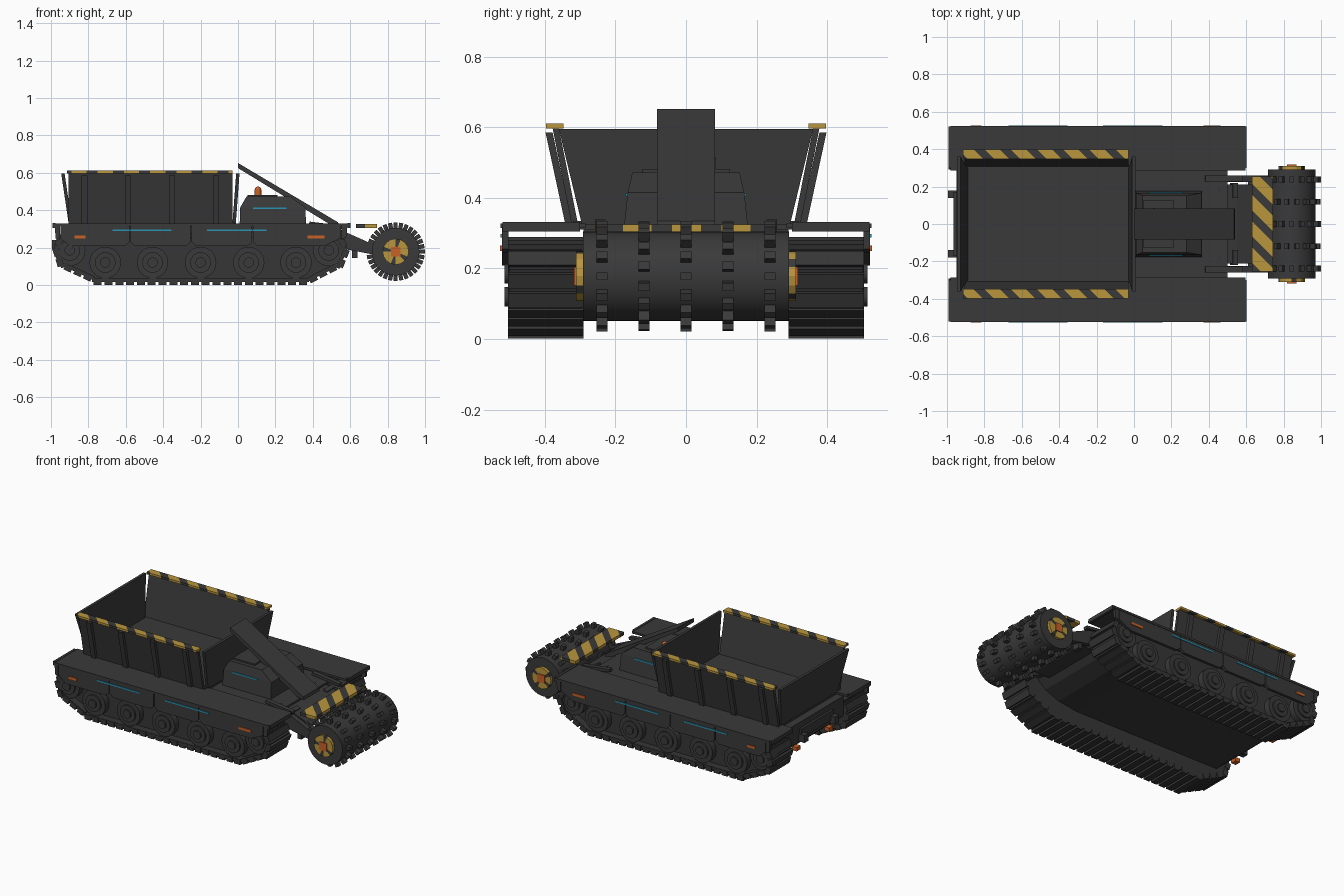
import bpy, bmesh, math
from mathutils import Matrix, Vector

if "Cube" in bpy.data.objects:
    bpy.data.objects.remove(bpy.data.objects["Cube"])


def mat(name, rgb):
    m = bpy.data.materials.new(name)
    m.diffuse_color = (*rgb, 1)
    m.use_nodes = True
    m.node_tree.nodes["Principled BSDF"].inputs["Base Color"].default_value = m.diffuse_color
    return m


BODY = mat("dark grey", (0.042, 0.042, 0.042))
TRACK = mat("track grey", (0.037, 0.037, 0.037))
YELLOW = mat("hazard yellow", (0.49, 0.305, 0.048))
ORANGE = mat("signal orange", (0.58, 0.12, 0.02))
BLUE = mat("light blue", (0.02, 0.30, 0.45))


def finish(name, bm, *mats, smooth=False):
    bmesh.ops.recalc_face_normals(bm, faces=bm.faces)
    me = bpy.data.meshes.new(name)
    bm.to_mesh(me)
    bm.free()
    ob = bpy.data.objects.new(name, me)
    bpy.context.collection.objects.link(ob)
    for m in mats:
        me.materials.append(m)
    if smooth:
        bpy.ops.object.select_all(action='DESELECT')
        ob.select_set(True)
        bpy.context.view_layer.objects.active = ob
        bpy.ops.object.shade_smooth_by_angle(angle=math.radians(35))
    return ob


def add_box(bm, c, size, ry=0):
    m = Matrix.Translation(c) @ Matrix.Rotation(ry, 4, 'Y') @ Matrix.Diagonal((*size, 1))
    bmesh.ops.create_cube(bm, size=1, matrix=m)


def box(name, x, y, z, m=BODY):
    bm = bmesh.new()
    add_box(bm, [(a[0] + a[1]) / 2 for a in (x, y, z)], [abs(a[1] - a[0]) for a in (x, y, z)])
    return finish(name, bm, m)


def prism(name, pts, y0, y1, m=BODY):
    """Side profile (x, z) extruded across y."""
    bm = bmesh.new()
    f = bm.faces.new([bm.verts.new((x, y0, z)) for x, z in pts])
    r = bmesh.ops.extrude_face_region(bm, geom=[f])
    bmesh.ops.translate(bm, vec=(0, y1 - y0, 0), verts=[v for v in r['geom'] if isinstance(v, bmesh.types.BMVert)])
    return finish(name, bm, m)


def hexa(name, a, b, m=BODY):
    """Solid between two matching quads."""
    bm = bmesh.new()
    va, vb = [[bm.verts.new(p) for p in q] for q in (a, b)]
    bm.faces.new(va)
    bm.faces.new(vb[::-1])
    for i in range(4):
        j = (i + 1) % 4
        bm.faces.new((va[i], va[j], vb[j], vb[i]))
    return finish(name, bm, m)


def frustum(name, x0, x1, y, z0, X0, X1, Y, z1):
    return hexa(name, [(x0, -y, z0), (x1, -y, z0), (x1, y, z0), (x0, y, z0)],
                [(X0, -Y, z1), (X1, -Y, z1), (X1, Y, z1), (X0, Y, z1)])


def add_cyl(bm, x, y, z, r, d, n=24, axis='X', r2=None):
    m = Matrix.Translation((x, y, z))
    if axis == 'X':
        m = m @ Matrix.Rotation(math.pi / 2, 4, 'X')
    return bmesh.ops.create_cone(bm, cap_ends=True, segments=n, radius1=r, radius2=r2 or r, depth=d, matrix=m)


def hazard(name, x, y, z, pitch, phase):
    """Bar cut into diagonal bands of two colours."""
    bm = bmesh.new()
    add_box(bm, [(a[0] + a[1]) / 2 for a in (x, y, z)], [a[1] - a[0] for a in (x, y, z)])
    n = Vector((1, 1, 0)).normalized()
    for k in range(-20, 20):
        for off in (0, 0.58):
            bmesh.ops.bisect_plane(bm, geom=bm.verts[:] + bm.edges[:] + bm.faces[:],
                                   plane_co=((k + off) * pitch + phase, 0, 0), plane_no=n)
    for f in bm.faces:
        c = f.calc_center_median()
        t = ((c.x + c.y - phase) / pitch) % 1
        f.material_index = 0 if t < 0.58 else 1
    return finish(name, bm, YELLOW, BODY)


# Hull between the tracks, with a narrower nose
prism("hull", [(-0.95, 0.31), (-0.95, 0.18), (-0.88, 0.12), (0.20, 0.11), (0.34, 0.13), (0.44, 0.17),
               (0.50, 0.22), (0.50, 0.31)], -0.29, 0.29)
prism("hull_nose", [(0.49, .30), (0.55, .285), (0.64, .25), (0.66, .225), (0.58, .20), (0.48, .20)], -0.21, 0.21)
box("rear_bumper", (-0.965, -0.94), (-0.17, 0.17), (0.21, 0.27))

# Track path: closed outline walked at an even pitch
PATH = [Vector(p) for p in ((-0.75, 0.018), (0.37, 0.018), (0.55, 0.11), (0.578, 0.18), (0.55, 0.25),
                            (0.48, 0.272), (-0.89, 0.272), (-0.95, 0.25), (-0.975, 0.19), (-0.95, 0.11))]


def walk(count):
    segs = list(zip(PATH, PATH[1:] + PATH[:1]))
    step = sum((b - a).length for a, b in segs) / count
    out, d = [], 0
    for a, b in segs:
        L = (b - a).length
        while d < L:
            out.append((a + (b - a) * d / L, math.atan2(b.y - a.y, b.x - a.x)))
            d += step
        d -= L
    return out, step


WHEELS = [(-0.71, .12), (-0.457, .12), (-0.2, .12), (0.057, .12), (0.31, .12), (-0.90, .185), (0.485, .185)]
PANELS = [(-0.95, -0.58), (-0.575, -0.253), (-0.248, 0.075), (0.08, 0.55)]

for s, side in ((-1, "right"), (1, "left")):
    # Belt links with raised tread pads
    bm = bmesh.new()
    stations, step = walk(58)
    for p, a in stations:
        n = Vector((math.sin(a), -math.cos(a)))
        q = p - n * 0.008
        add_box(bm, (q.x, s * 0.398, q.y), (step * 1.08, 0.208, 0.020), -a)
        add_box(bm, (p.x, s * 0.398, p.y), (step * 0.74, 0.214, 0.034), -a)
    finish(side + "_track_belt", bm, TRACK)
    prism(side + "_track_frame", [(-0.75, .028), (0.37, .028), (0.54, .115), (0.56, .18), (0.54, .26), (-0.93, .26),
                                  (-0.96, .19), (-0.94, .115)], s * 0.295, s * 0.455, TRACK)
    # Road wheels and end wheels
    bm = bmesh.new()
    for x, z in WHEELS:
        add_cyl(bm, x, s * 0.465, z, 0.084, 0.06)
        add_cyl(bm, x, s * 0.485, z, 0.055, 0.04)
        add_cyl(bm, x, s * 0.495, z, 0.028, 0.04, 12)
    finish(side + "_wheels", bm, BODY, smooth=True)
    # Fender, end lips and skirt panels
    box(side + "_fender", (-0.98, 0.595), (s * 0.285, s * 0.525), (0.314, 0.328))
    box(side + "_rear_lip", (-0.992, -0.975), (s * 0.30, s * 0.52), (0.305, 0.331))
    box(side + "_front_lip", (0.585, 0.602), (s * 0.30, s * 0.52), (0.305, 0.331))
    prism(side + "_rear_skirt_end", [(-0.98, .32), (-0.975, .25), (-0.953, .243), (-0.953, .32)],
          s * 0.503, s * 0.522)
    prism(side + "_front_skirt_end", [(0.553, .32), (0.553, .245), (0.58, .255), (0.585, .32)],
          s * 0.503, s * 0.522)
    for i, (a, b) in enumerate(PANELS):
        la, lb = (0.05 if i == 0 else 0.025), (0.09 if i == 3 else 0.025)
        prism(f"{side}_skirt_{i + 1}", [(a, .32), (a, .25 if i == 0 else .23), (a + la, .208), (b - lb, .208),
                                        (b, .25 if i == 3 else .23), (b, .32)], s * 0.503, s * 0.522)
    # Side light strips and markers
    for i, (a, b) in enumerate(((-0.67, -0.355), (-0.167, 0.153))):
        box(f"{side}_light_strip_{i + 1}", (a, b), (s * 0.520, s * 0.526), (0.288, 0.297), BLUE)
    for i, (a, b) in enumerate(((-0.875, -0.815), (0.372, 0.463))):
        box(f"{side}_marker_{i + 1}", (a, b), (s * 0.520, s * 0.527), (0.249, 0.265), ORANGE)
    # Rear tow brackets and lamps
    box(side + "_tow_bracket", (-0.995, -0.93), (s * 0.14, s * 0.18), (0.19, 0.24))
    box(side + "_rear_lamp", (-0.945, -0.91), (s * 0.15, s * 0.19), (0.125, 0.15), ORANGE)

    # Hopper side wall, ribs and striped rim
    def wall(x0, x1, d, t, z0=0.32, z1=0.597):
        return [[(x, s * (yy + d + e), z) for yy, z, e in ((.305, z0, 0), (.36, z1, 0), (.36, z1, t), (.305, z0, t))]
                for x in (x0, x1)]
    hexa(side + "_hopper_wall", *wall(-0.905, -0.03, 0, 0.018))
    for i, x in enumerate((-0.82, -0.587, -0.353, -0.117)):
        hexa(f"{side}_hopper_rib_{i + 1}", *wall(x - 0.016, x + 0.016, 0.018, 0.02, 0.33, 0.585))
    hazard(side + "_hopper_rim", (-0.915, -0.03), (0.347, 0.397) if s > 0 else (-0.397, -0.347),
           (0.597, 0.611), 0.14, 0.02 if s > 0 else 0.113)

    # Engine light strip
    box(side + "_engine_light", (0.08, 0.26), (s * 0.16, s * 0.172), (0.405, 0.413), BLUE)
    # Drum arm, bracket and lift piston
    prism(side + "_drum_arm", [(0.38, .30), (0.38, .26), (0.58, .19), (0.74, .16), (0.76, .20), (0.66, .245),
                               (0.57, .285), (0.5, .30)], s * 0.225, s * 0.26)
    box(side + "_arm_bracket", (0.61, 0.64), (s * 0.20, s * 0.25), (0.145, 0.23))
    bm = bmesh.new()
    add_box(bm, (0.56, s * 0.18, 0.26), (0.24, 0.025, 0.025), 0.35)
    add_box(bm, (0.535, s * 0.18, 0.275), (0.028, 0.08, 0.045), 0.35)
    add_box(bm, (0.48, s * 0.243, 0.318), (0.20, 0.03, 0.018), 0.12)
    finish(side + "_lift_piston", bm, BODY)
    # Drum hub cap with painted sectors and a centre bolt
    bm = bmesh.new()
    add_cyl(bm, 0.843, s * 0.298, 0.178, 0.07, 0.026, 16)
    cap = max(bm.faces, key=lambda f: s * f.calc_center_median().y)
    bmesh.ops.poke(bm, faces=[cap])
    for f in bm.faces:
        c = f.calc_center_median()
        k = int((math.atan2(c.z - 0.178, c.x - 0.843) % (2 * math.pi)) / (math.pi / 8))
        f.material_index = 1 if k in ((3, 7, 11, 14) if s < 0 else (1, 6, 9, 13)) else 0
    finish(side + "_hub_cap", bm, YELLOW, BODY)
    box(side + "_hub_bolt", (0.817, 0.869), (s * 0.30, s * 0.317), (0.152, 0.204), ORANGE)

# Hopper floor and tilted end plates
box("hopper_floor", (-0.90, -0.02), (-0.32, 0.32), (0.31, 0.335))
for name, xb, xt, t in (("hopper_rear_plate", -0.905, -0.945, 0.018), ("hopper_front_plate", -0.03, -0.010, 0.018)):
    hexa(name, [(xb, -.295, .325), (xt, -.36, .595), (xt, .36, .595), (xb, .295, .325)],
         [(xb + t, -.295, .325), (xt + t, -.36, .595), (xt + t, .36, .595), (xb + t, .295, .325)])

# Engine housing, vent box and beacon
frustum("engine_base", 0.008, 0.365, 0.178, 0.30, 0.012, 0.36, 0.165, 0.415)
frustum("engine_top", 0.012, 0.36, 0.165, 0.415, 0.045, 0.28, 0.152, 0.472)
box("engine_vent", (0.05, 0.21), (-0.125, 0.125), (0.38, 0.482))
bm = bmesh.new()
add_cyl(bm, 0.107, 0.067, 0.49, 0.018, 0.04, 16, 'Z')
bmesh.ops.create_uvsphere(bm, u_segments=16, v_segments=8, radius=0.018, matrix=Matrix.Translation((0.107, 0.067, 0.508)))
finish("beacon", bm, ORANGE, smooth=True)

# Conveyor boom
prism("conveyor", [(0.0, 0.652), (0.0, 0.625), (0.49, 0.325), (0.54, 0.315), (0.535, 0.335)], -0.082, 0.082)

# Striped guard plate
hazard("guard_plate", (0.632, 0.744), (-0.255, 0.255), (0.305, 0.325), 0.14, 0.425)

# Cutting drum with staggered rings of teeth
bm = bmesh.new()
add_cyl(bm, 0.843, 0, 0.178, 0.127, 0.585, 40)
finish("drum", bm, BODY, smooth=True)
bm = bmesh.new()
for ring in range(5):
    for k in range(16):
        a = (k + 0.5 * (ring % 2)) * math.pi / 8
        add_box(bm, (0.843 + 0.138 * math.cos(a), (ring - 2) * 0.119, 0.178 + 0.138 * math.sin(a)),
                (0.036, 0.031, 0.022), -a)
finish("drum_teeth", bm, BODY)
